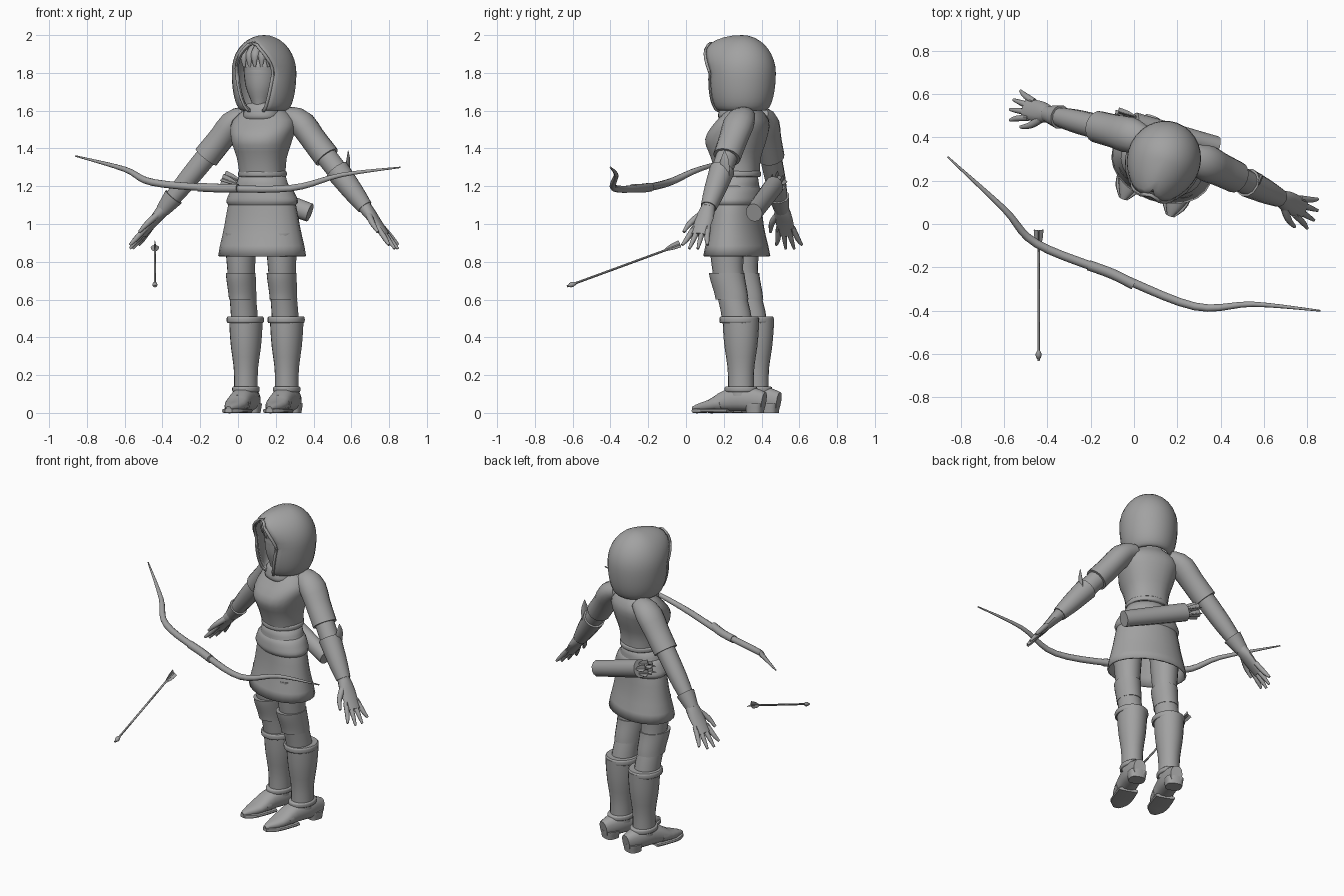
import bpy, bmesh, math
from mathutils import Vector, Matrix

cube = bpy.data.objects.get("Cube")
if cube:
    bpy.data.objects.remove(cube, do_unlink=True)

grey = bpy.data.materials.new("plain_grey")
grey.use_nodes = True
grey.diffuse_color = (0.36, 0.36, 0.36, 1)
grey.node_tree.nodes["Principled BSDF"].inputs["Base Color"].default_value = grey.diffuse_color

X, Y, Z = Vector((1, 0, 0)), Vector((0, 1, 0)), Vector((0, 0, 1))
WORLD = Matrix.Identity(4)
# The figure is turned a little to its right
BODY = Matrix.Translation((0.15, 0.33, 0)) @ Matrix.Rotation(math.radians(-20), 4, 'Z')


def along(keys, t):
    """Smooth value at t through evenly spaced keys; a single value stays constant."""
    if not isinstance(keys, (tuple, list)):
        return keys
    last = len(keys) - 1
    i = min(int(t * last), last - 1)
    f = t * last - i
    a, b, c, d = (keys[min(max(i + k, 0), last)] for k in (-1, 0, 1, 2))
    return b + ((c - a) * f + (a * 2 - b * 5 + c * 4 - d) * f ** 2 + (b * 3 - a - c * 3 + d) * f ** 3) / 2


def ring(centre, a, b, n, power=2.0):
    """Superellipse around the centre with half axes a and b."""
    points = []
    for i in range(n):
        angle = math.tau * i / n
        s, c = math.sin(angle), -math.cos(angle)
        points.append(centre + a * math.copysign(abs(s) ** (2 / power), s)
                      + b * math.copysign(abs(c) ** (2 / power), c))
    return points


def loft(name, rings, place=BODY, closed=True, caps=True, thick=0):
    """Skin a row of rings and shade it smooth."""
    bm = bmesh.new()
    rows = [[bm.verts.new(place @ p) for p in r] for r in rings]
    n = len(rows[0])
    for lower, upper in zip(rows, rows[1:]):
        for i in range(n if closed else n - 1):
            j = (i + 1) % n
            bm.faces.new((lower[i], lower[j], upper[j], upper[i]))
    if caps:
        bm.faces.new(rows[0])
        bm.faces.new(rows[-1])
    bmesh.ops.remove_doubles(bm, verts=bm.verts, dist=0.0005)
    bmesh.ops.recalc_face_normals(bm, faces=bm.faces)
    mesh = bpy.data.meshes.new(name)
    bm.to_mesh(mesh)
    bm.free()
    mesh.materials.append(grey)
    part = bpy.data.objects.new(name, mesh)
    bpy.context.collection.objects.link(part)
    if thick:
        part.modifiers.new("thickness", 'SOLIDIFY').thickness = thick
    bpy.ops.object.select_all(action='DESELECT')
    part.select_set(True)
    bpy.context.view_layer.objects.active = part
    bpy.ops.object.shade_smooth_by_angle(angle=math.radians(45))


def stack(name, low, high, wide, oval=1, lean=0, u=0, bulge=0, power=2, steps=8, n=20, **options):
    """Level rings from low to high; oval is depth over width, bulge rounds both ends."""
    rings = []
    for k in range(steps + 1):
        t = k / steps
        r = along(wide, t) * (1 - bulge * (2 * t - 1) ** 4)
        centre = Vector((u, along(lean, t), low + (high - low) * t))
        rings.append(ring(centre, X * r, Y * r * along(oval, t), n, power))
    loft(name, rings, **options)


def sweep(name, path, radius, flat=1, side=Y, steps=8, n=12, power=2, **options):
    """Rings along a path; flat is the thickness over the radius along side."""
    path = [Vector(p) for p in path]
    rings = []
    for k in range(steps + 1):
        t = k / steps
        heading = (along(path, min(t + .01, 1)) - along(path, max(t - .01, 0))).normalized()
        a = (side - heading * side.dot(heading)).normalized()
        r = along(radius, t)
        rings.append(ring(along(path, t), a * r, heading.cross(a) * r * along(flat, t), n, power))
    loft(name, rings, **options)


# Torso, skirt and belt
stack("tunic_top", 1.25, 1.65, wide=(.12, .13, .16, .17, .06), oval=(.95, 1, 1, .75, .8),
      lean=(-.06, -.07, -.07, -.03, -.02), power=2.3, n=24, steps=12)
stack("tunic_hem", 1.25, 1.28, wide=.13, oval=.95, lean=-.06, bulge=.05, n=24)
stack("skirt", .83, 1.27, wide=(.24, .21, .18, .12), oval=(.7, .64, .67, .9), lean=-.065,
      n=24, caps=False, thick=.01)
stack("hip_belt", 1.1, 1.2, wide=(.205, .165), oval=(.66, .75), lean=-.065, bulge=.1, n=24)

# Collar, head, mask and fringe
stack("collar", 1.55, 1.64, wide=(.105, .09), oval=1.1, lean=-.05, bulge=.15, power=2.5)
stack("head", 1.65, 1.96, wide=(.05, .09, .09, .03), oval=1.2, lean=-.06)
stack("face_mask", 1.62, 1.83, wide=(.04, .085, .1), oval=1.2, lean=(-.09, -.065, -.055))
for i in (-2, -1, 0, 1, 2):
    u, curve = i * .034, abs(i) * .012
    sweep("fringe_lock", [(u * .6, curve - .13, 1.95), (u, curve - .18, 1.9), (u, curve - .18, 1.83)],
          radius=(.016, .021, .006), flat=.6, side=X, n=8)

# Hood: round above, narrowing to the neck, open at the face and peaked over the brow
hood = []
for k in range(19):
    phi = math.radians(k * 10 - 90)
    if phi < 0:
        wide, gap, peak = .115 + .055 * math.cos(phi), .65 + .2 * phi, 0
    else:
        wide, gap = .17 * math.cos(phi), .65 * max(0, 1 - phi ** 2)
        peak = .065 * math.sin(2 * phi)
    row = []
    for i in range(25):
        angle = gap + (math.tau - 2 * gap) * i / 24
        front = math.cos(angle)
        row.append(Vector((wide * math.sin(angle),
                           -.035 - wide * front * 1.06 - peak * max(0, front) ** 2,
                           1.8 + .2 * math.sin(phi))))
    hood.append(row)
loft("hood", hood, closed=False, caps=False, thick=.014)
brim = [row for row in hood if (row[0] - row[-1]).length > .01]
sweep("hood_rim", [row[0] for row in brim] + [row[-1] for row in reversed(brim)],
      radius=.009, steps=36, n=8)

SHOULDER, WRIST = Vector((.16, .02, 1.57)), Vector((.57, -.02, 1.08))


def arm(s, t, spread=0):
    """Point on the arm line: shoulder at 0, wrist at 1, fingertips near 1.4."""
    p = SHOULDER + (WRIST - SHOULDER) * t + Y * spread
    return Vector((p.x * s, p.y, p.z))


for s, side in ((-1, "right"), (1, "left")):
    # Arm, sleeve and hand
    sweep(side + "_sleeve", [(.1 * s, .02, 1.58), arm(s, .06), arm(s, .25), arm(s, .44)],
          radius=(.055, .083, .077, .074), flat=(.8, .85, .95), n=16)
    sweep(side + "_forearm", [arm(s, .4), arm(s, 1)], radius=(.058, .054, .036))
    sweep(side + "_palm", [arm(s, .97), arm(s, 1.1), arm(s, 1.28)], radius=(.035, .05, .045),
          flat=(1, .55, .35))
    for i in (-1.5, -.5, .5, 1.5):
        sweep(side + "_finger", [arm(s, 1.2, i * .026), arm(s, 1.32, i * .037),
                                 arm(s, 1.45 - abs(i) * .04, i * .048)],
              radius=(.015, .014, .007), n=8)
    sweep(side + "_thumb", [arm(s, 1.05, -.02), arm(s, 1.15, -.07), arm(s, 1.25, -.09)],
          radius=(.02, .016, .008), n=8)

    # Leg, stocking and boot
    u = .115 * s
    stack(side + "_leg", .48, .95, wide=(.07, .07, .085), oval=1.15, lean=(-.02, -.07, -.08), u=u)
    stack(side + "_stocking", .6, .74, wide=(.071, .077), oval=1.25, lean=(-.05, -.08), u=u)
    stack(side + "_boot_shaft", .09, .5, wide=(.062, .063, .08, .088), oval=1.12, u=u)
    stack(side + "_boot_cuff", .475, .51, wide=.098, oval=1.08, lean=-.01, bulge=.06, u=u)
    stack(side + "_ankle_strap", .11, .14, wide=.071, oval=1.25, bulge=.08, u=u)
    stack(side + "_heel", 0, .05, wide=(.048, .055), oval=.9, lean=.08, power=3, u=u)
    tall = (.05, .066, .058, .03, .012)
    shape = [(u, .13 - i * .1, h + .01) for i, h in enumerate(tall)]
    width = (.036, .06, .06, .058, .014)
    sweep(side + "_foot", shape, radius=width, flat=[h / w for h, w in zip(tall, width)],
          side=X, steps=12, n=16, power=2.4)
    sweep(side + "_sole", [(u, -.06, .011), (u, -.27, .011)], radius=(.06, .064, .06, .02),
          flat=(.18, .17, .18, .5), side=X, power=4)
    sweep(side + "_toe_strap", [(u, -.1, .055), (u, -.13, .05)], radius=.064, flat=(.82, .7), side=X)

# Arm guard with a pointed leaf, and the opposite glove cuff
sweep("arm_guard", [arm(1, .58), arm(1, .98)], radius=(.067, .058, .043))
sweep("arm_guard_leaf", [arm(1, .68, .03), (.45, .03, 1.33), (.45, .03, 1.39)],
      radius=(.03, .025, .002), flat=.3, n=8)
sweep("glove_cuff", [arm(-1, .87), arm(-1, 1.02)], radius=(.056, .038))


def arrow(name, tail, tip, size):
    """Shaft with three feathers around its tail."""
    heading = (tip - tail).normalized()
    sweep(name + "_shaft", [tail, tip], size, side=X, n=8, place=WORLD)
    up = (Z - heading * Z.dot(heading)).normalized()
    for k in range(3):
        out = Matrix.Rotation(k * math.tau / 3, 3, heading) @ up
        sweep(name + "_feather", [tail + out * .015, tail + heading * .05 + out * .01, tail + heading * .1],
              radius=(.012, .011, .002), flat=.2, side=out, n=6, place=WORLD)


# Quiver with spare arrows
mouth, base = Vector((0, .465, 1.2)), Vector((.38, .36, 1.06))
axis = (base - mouth).normalized()
sweep("quiver", [mouth, base], radius=(.056, .05), flat=.9, side=Z, place=WORLD)
for i in range(5):
    around = Matrix.Rotation(i * math.tau / 5, 3, axis) @ (axis.cross(Y).normalized() * .03)
    arrow("spare_arrow", mouth + around - axis * .09, mouth + around + axis * .05, .004)

# Loose arrow
tail, tip = Vector((-.44, -.03, .89)), Vector((-.44, -.63, .67))
arrow("loose_arrow", tail, tip, .006)
sweep("arrowhead", [tip.lerp(tail, .08), tip], radius=(.006, .014, .001), side=X, n=8, place=WORLD)

# Bow with a thicker grip
bow = [(-.86, .31, 1.36), (-.6, .07, 1.29), (-.45, -.09, 1.22), (-.1, -.23, 1.19),
       (.28, -.38, 1.19), (.55, -.37, 1.26), (.86, -.4, 1.3)]
sweep("bow", bow, radius=(.004, .014, .019, .02, .018, .012, .004), side=Z, steps=30, n=10, place=WORLD)
sweep("bow_grip", [(-.21, -.19, 1.195), bow[3], (0, -.28, 1.19)], radius=.024, side=Z, n=10, place=WORLD)
